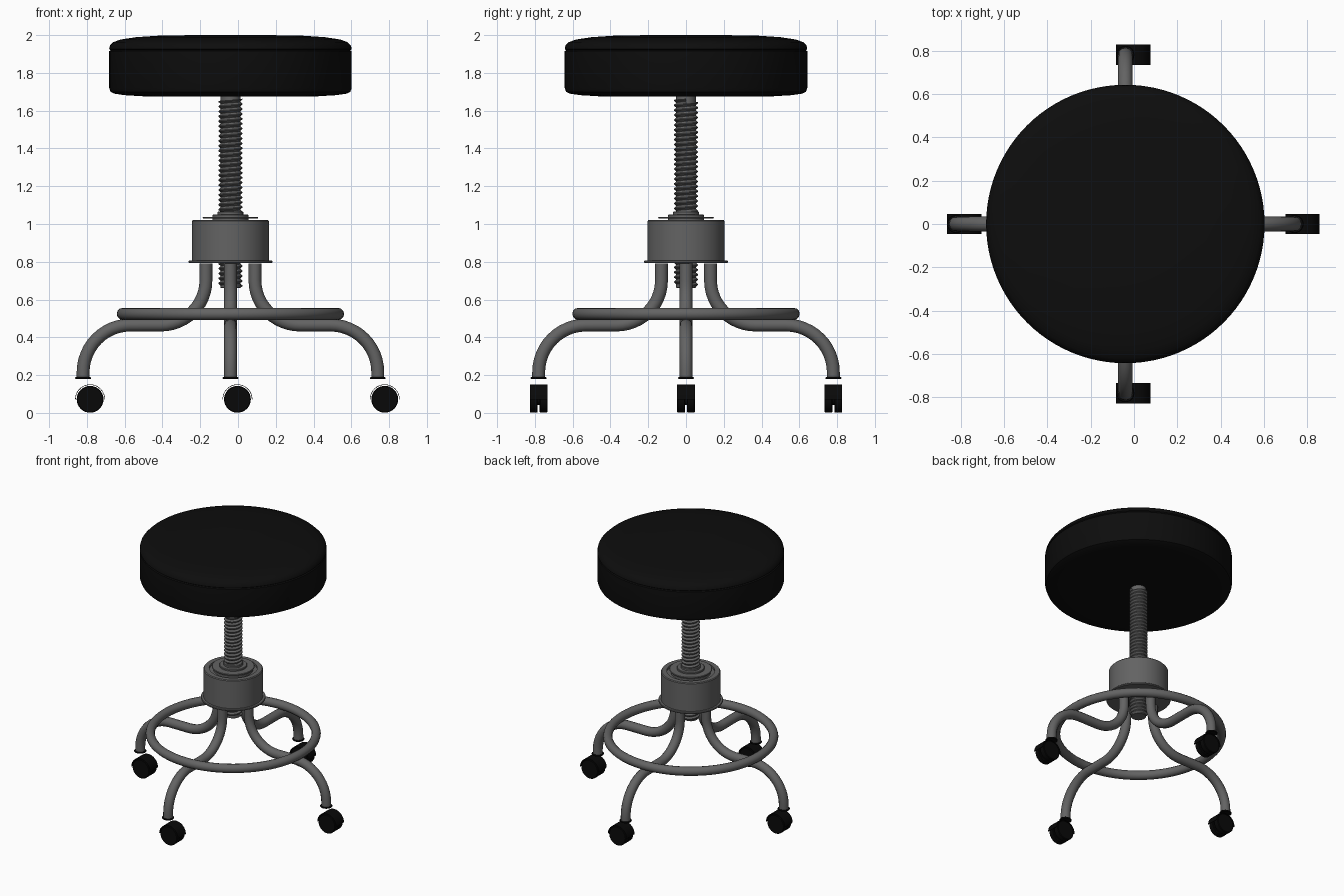
import bpy, bmesh
from math import pi, cos, sin, radians
from mathutils import Matrix, Vector

cube = bpy.data.objects.get("Cube")
if cube:
    bpy.data.objects.remove(cube, do_unlink=True)

AXIS_X = -0.04                      # the seat column stands slightly off centre
HUB = Matrix.Translation((AXIS_X, 0, 0))


def material(name, value):
    m = bpy.data.materials.new(name)
    m.use_nodes = True
    colour = (value, value, value, 1)
    m.diffuse_color = colour
    bsdf = m.node_tree.nodes["Principled BSDF"]
    bsdf.inputs["Base Color"].default_value = colour
    bsdf.inputs["Roughness"].default_value = 0.6
    return m


vinyl = material("black vinyl", 0.004)
rubber = material("black rubber", 0.0025)
steel = material("grey steel", 0.125)


def finish(obj, mat, matrix, angle=35):
    obj.data.materials.append(mat)
    obj.matrix_world = matrix
    bpy.ops.object.select_all(action='DESELECT')
    obj.select_set(True)
    bpy.context.view_layer.objects.active = obj
    if obj.type == 'CURVE':
        bpy.ops.object.convert(target='MESH')
    bpy.ops.object.shade_smooth_by_angle(angle=radians(angle))


def lathe(name, profile, mat, matrix=HUB, closed=False, angle=2 * pi, rise=0, steps=48):
    """Turn (radius, height) points about z; rise gives a helix."""
    bm = bmesh.new()
    verts = [bm.verts.new((r, 0, z)) for r, z in profile]
    pairs = list(zip(verts, verts[1:]))
    if closed:
        pairs.append((verts[-1], verts[0]))
    edges = [bm.edges.new(p) for p in pairs]
    bmesh.ops.spin(bm, geom=verts + edges, cent=(0, 0, 0), axis=(0, 0, 1),
                   dvec=(0, 0, rise / steps), angle=angle, steps=steps)
    bmesh.ops.remove_doubles(bm, verts=bm.verts, dist=1e-4)
    if closed and angle < 2 * pi:
        bmesh.ops.holes_fill(bm, edges=bm.edges, sides=0)
    bmesh.ops.recalc_face_normals(bm, faces=bm.faces)
    mesh = bpy.data.meshes.new(name)
    bm.to_mesh(mesh)
    bm.free()
    obj = bpy.data.objects.new(name, mesh)
    bpy.context.collection.objects.link(obj)
    finish(obj, mat, matrix)


def disc(name, radius, low, high, mat, matrix=HUB, bevel=0.003, steps=48):
    lathe(name, [(0, low), (radius - bevel, low), (radius, low + bevel),
                 (radius, high - bevel), (radius - bevel, high), (0, high)],
          mat, matrix, steps=steps)


def tube(name, points, radius, mat, matrix, cyclic=False):
    curve = bpy.data.curves.new(name, 'CURVE')
    curve.dimensions = '3D'
    curve.bevel_depth = radius
    curve.bevel_resolution = 4
    curve.use_fill_caps = True
    spline = curve.splines.new('POLY')
    spline.points.add(len(points) - 1)
    for p, co in zip(spline.points, points):
        p.co = (*co, 1)
    spline.use_cyclic_u = cyclic
    obj = bpy.data.objects.new(name, curve)
    bpy.context.collection.objects.link(obj)
    finish(obj, mat, matrix, 50)


# Padded seat with a seam groove below the domed top
lathe("seat", [(0, 1.675), (0.46, 1.676), (0.56, 1.682), (0.615, 1.69), (0.635, 1.70),
               (0.642, 1.72), (0.642, 1.915), (0.634, 1.92), (0.642, 1.926),
               (0.638, 1.945), (0.62, 1.963), (0.58, 1.977), (0.50, 1.989),
               (0.38, 1.997), (0.2, 2.0), (0, 2.0)], vinyl, steps=96)

# Threaded column
pitch = 0.026
thread = []
for i in range(38):
    z = 0.66 + i * pitch
    thread += [(0.051, z), (0.063, z + pitch * 0.4), (0.063, z + pitch * 0.6)]
lathe("screw_thread", thread, steel, rise=pitch, steps=28)
disc("screw_core", 0.052, 0.66, 1.68, steel, steps=28)

# Hub housing with a recessed groove in its top, flange, washer and nut
lathe("hub", [(0, 0.805), (0.204, 0.805), (0.204, 1.015), (0.199, 1.021), (0.165, 1.021),
              (0.165, 1.005), (0.135, 1.005), (0.135, 1.021), (0, 1.021)], steel, steps=64)
disc("hub_flange", 0.222, 0.794, 0.807, steel, steps=64)
disc("hub_washer", 0.147, 1.029, 1.038, steel)
disc("hub_collar", 0.095, 1.015, 1.05, steel)
disc("hub_nut", 0.068, 1.045, 1.066, steel)

# Foot ring
ring = [(0.57 * cos(2 * pi * i / 72), 0.57 * sin(2 * pi * i / 72), 0.524) for i in range(72)]
tube("foot_ring", ring, 0.032, steel, HUB, cyclic=True)

# Leg path: down, swept outward, level, then down to the foot
leg = [(0.13, 0, 0.79)]
for i in range(13):
    a = pi / 2 * i / 12
    leg.append((0.37 - 0.24 * cos(a), 0, 0.70 - 0.235 * sin(a)))
for i in range(13):
    a = pi / 2 * i / 12
    leg.append((0.53 + 0.25 * sin(a), 0, 0.215 + 0.25 * cos(a)))
leg.append((0.78, 0, 0.185))

# Four legs, each over a twin-wheel caster trailing the same way
for i, side in enumerate(("left", "back", "right", "front")):
    turn = HUB @ Matrix.Rotation(i * pi / 2, 4, 'Z')
    tube(side + "_leg", leg, 0.034, steel, turn)
    foot = turn @ Vector((0.78, 0, 0))
    disc(side + "_foot_cap", 0.042, 0.179, 0.189, rubber, Matrix.Translation(foot), steps=24)
    axle = Matrix.Translation(foot + Vector((0.037, 0, 0.072))) @ Matrix.Rotation(pi / 2, 4, 'X')
    for label, low in (("front", 0.005), ("back", -0.047)):
        disc(f"{side}_caster_{label}_wheel", 0.071, low, low + 0.042, rubber, axle, 0.004, 32)
    disc(side + "_caster_axle", 0.03, -0.006, 0.006, rubber, axle, 0.001, 16)
    lathe(side + "_caster_hood", [(0.076, -0.047), (0.079, -0.047), (0.079, 0.047), (0.076, 0.047)],
          rubber, axle, closed=True, angle=pi, steps=24)
